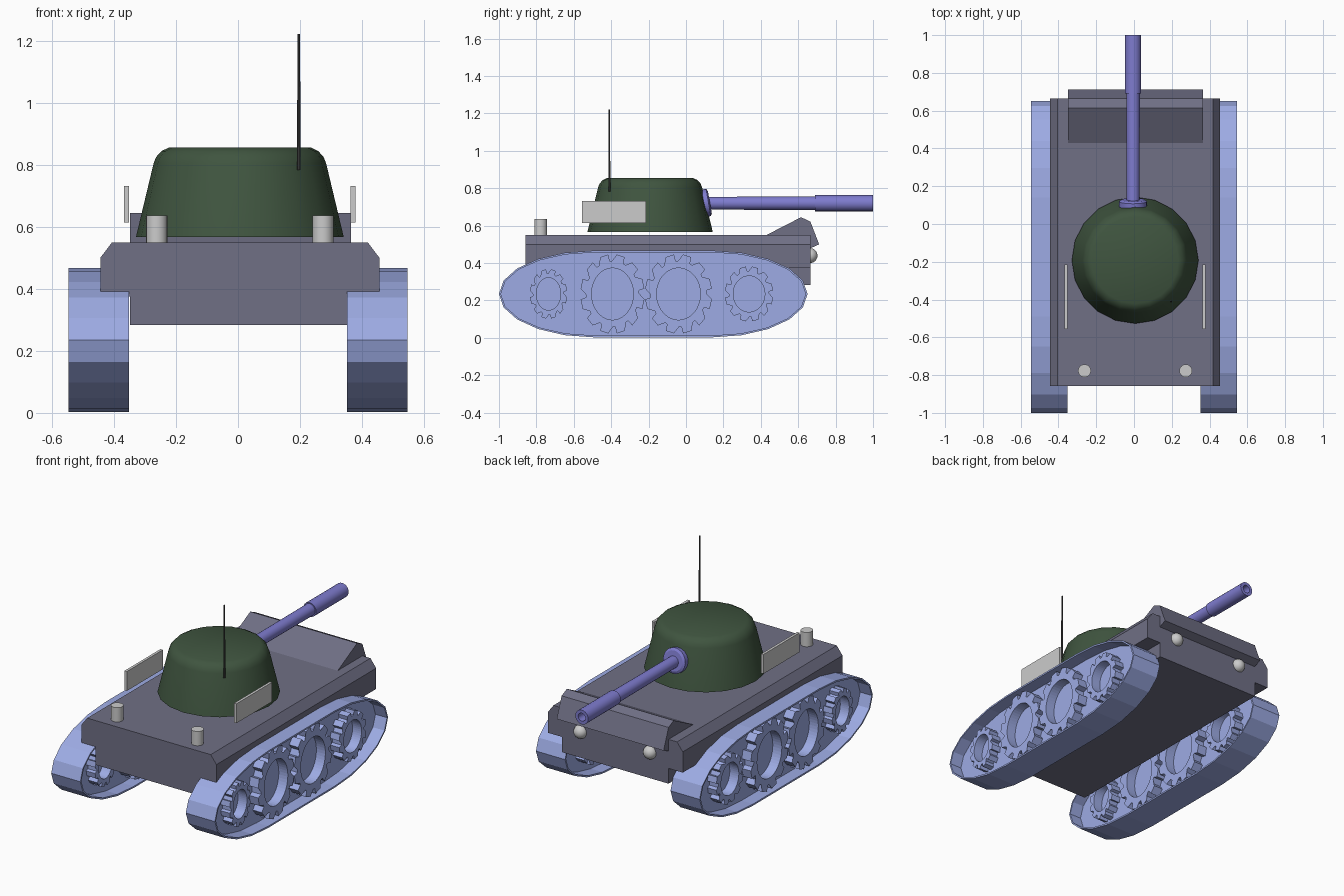
import bpy, bmesh
from math import sin, cos, pi, radians
from mathutils import Matrix, Vector

if "Cube" in bpy.data.objects:
    bpy.data.objects.remove(bpy.data.objects["Cube"])


def material(name, rgb):
    m = bpy.data.materials.new(name)
    m.diffuse_color = (*rgb, 1)
    m.use_nodes = True
    m.node_tree.nodes["Principled BSDF"].inputs["Base Color"].default_value = m.diffuse_color
    return m


HULL = material("hull_paint", (0.16, 0.16, 0.235))
TRACK = material("track_blue", (0.34, 0.41, 0.78))
GUN = material("gun_violet", (0.21, 0.20, 0.62))
GREEN = material("turret_green", (0.05, 0.09, 0.05))
DARK = material("antenna_dark", (0.06, 0.06, 0.06))
CX = 0.006  # body centre line


def finish(name, bm, mat=None, smooth=None):
    bmesh.ops.recalc_face_normals(bm, faces=bm.faces)
    me = bpy.data.meshes.new(name)
    bm.to_mesh(me)
    bm.free()
    ob = bpy.data.objects.new(name, me)
    bpy.context.collection.objects.link(ob)
    if mat:
        me.materials.append(mat)
    if smooth:
        bpy.context.view_layer.objects.active = ob
        ob.select_set(True)
        bpy.ops.object.shade_smooth_by_angle(angle=radians(smooth))
        ob.select_set(False)
    return ob


def extrude(name, pts, a, b, mat, axis="x"):
    """Solid from a closed profile: (y, z) along x, or (x, z) along y."""
    bm = bmesh.new()
    at = (lambda p, t: (t, *p)) if axis == "x" else (lambda p, t: (p[0], t, p[1]))
    A = [bm.verts.new(at(p, a)) for p in pts]
    B = [bm.verts.new(at(p, b)) for p in pts]
    bm.faces.new(A)
    bm.faces.new(B)
    for i in range(len(pts)):
        j = (i + 1) % len(pts)
        bm.faces.new((A[i], A[j], B[j], B[i]))
    return finish(name, bm, mat)


def ring(name, outer, inner, a, b, mat):
    """Open tube along x between two loops of equal length."""
    bm = bmesh.new()
    loops = [[bm.verts.new((x, *p)) for p in pts]
             for pts, x in ((outer, a), (outer, b), (inner, b), (inner, a))]
    for k in range(4):
        L, M = loops[k], loops[(k + 1) % 4]
        for i in range(len(L)):
            j = (i + 1) % len(L)
            bm.faces.new((L[i], L[j], M[j], M[i]))
    return finish(name, bm, mat)


def lathe(name, profile, n, matrix, mat=None, smooth=30):
    """Revolve (radius, height) points around local z."""
    bm = bmesh.new()
    rows = []
    for r, h in profile:
        if r == 0:
            rows.append([bm.verts.new((0, 0, h))] * n)
        else:
            rows.append([bm.verts.new((r * cos(2 * pi * i / n), r * sin(2 * pi * i / n), h))
                         for i in range(n)])
    for L, M in zip(rows, rows[1:]):
        for i in range(n):
            j = (i + 1) % n
            vs = list(dict.fromkeys((L[i], L[j], M[j], M[i])))
            bm.faces.new(vs)
    bm.transform(matrix)
    return finish(name, bm, mat, smooth)


def box(name, lo, hi, mat=None):
    return extrude(name, [(lo[1], lo[2]), (hi[1], lo[2]), (hi[1], hi[2]), (lo[1], hi[2])],
                   lo[0], hi[0], mat)


# Hull: stepped, chamfered section along y
half = [(0.355, 0.283), (0.355, 0.375), (0.45, 0.375), (0.45, 0.50), (0.412, 0.55)]
section = [(CX + x, z) for x, z in half] + [(CX - x, z) for x, z in reversed(half)]
extrude("hull", section, -0.857, 0.665, HULL, "y")

# Raised wedge over the gun end of the hull
extrude("hull_wedge", [(0.43, 0.55), (0.615, 0.645), (0.665, 0.622), (0.712, 0.50), (0.655, 0.475), (0.6, 0.54)],
        CX - 0.355, CX + 0.358, HULL)


# Tracks: squashed stadium belts with web plate and squashed gears
def stadium(inset, n=10):
    pts = []
    for cy, a0 in ((0.14, -pi / 2), (-0.49, pi / 2)):
        for i in range(n + 1):
            a = a0 + pi * i / n
            pts.append((cy + (0.51 - inset) * cos(a), 0.235 + (0.232 - inset) * sin(a)))
    return pts


def gear(cy, ry, rz, teeth=12):
    outer = []
    for t in range(teeth):
        for off, k in ((-0.30, 0.83), (-0.24, 1.0), (0.24, 1.0), (0.30, 0.83)):
            a = 2 * pi * (t + off) / teeth + pi / teeth
            outer.append((cy + ry * k * cos(a), 0.235 + rz * k * sin(a)))
    n = len(outer)
    inner = [(cy + 0.65 * ry * cos(2 * pi * (i + 4.5) / n),
              0.235 + 0.65 * rz * sin(2 * pi * (i + 4.5) / n)) for i in range(n)]
    return outer, inner


gears = [(-0.735, 0.10, 0.133), (-0.393, 0.172, 0.213),
         (-0.04, 0.180, 0.213), (0.337, 0.130, 0.148)]
for side, s in (("right", 1), ("left", -1)):
    c = s * 0.449
    ring(f"track_belt_{side}", stadium(0), stadium(0.01), c - 0.097, c + 0.097, TRACK)
    extrude(f"track_web_{side}", stadium(0.006), c - 0.02, c + 0.02, TRACK)
    for i, g in enumerate(gears):
        ring(f"gear_{side}_{i + 1}", *gear(*g), c - 0.08, c + 0.08, TRACK)

# Turret: tapered drum with rounded top
T = Matrix.Translation
lathe("turret", [(0, 0.567), (0.335, 0.567), (0.278, 0.805), (0.27, 0.825),
                 (0.253, 0.844), (0.23, 0.855), (0, 0.855)], 20, T((CX, -0.192, 0)), GREEN, 40)

# Gun barrel with bore, and collar lying on the turret wall
along_y = Matrix.Rotation(-pi / 2, 4, "X")
lathe("gun_barrel", [(0, 0.05), (0.034, 0.05), (0.036, 0.69), (0.043, 0.69), (0.043, 1.0),
                     (0.024, 1.0), (0.024, 0.90), (0, 0.90)], 20,
      T((-0.005, 0, 0.72)) @ along_y, GUN)
lathe("gun_collar", [(0, -0.03), (0.074, -0.03), (0.074, 0.012), (0.06, 0.02), (0, 0.02)], 20,
      T((-0.005, 0.108, 0.722)) @ Matrix.Rotation(radians(10), 4, "X") @ along_y, GUN)

# Antenna on the turret wall
lathe("antenna", [(0, 0.783), (0.006, 0.783), (0.004, 1.222), (0, 1.222)], 10,
      T((0.196, -0.41, 0)), DARK)

# Side plates, deck posts and headlamps on both sides
for side, s in (("right", 1), ("left", -1)):
    x = CX + s * 0.365
    box(f"side_plate_{side}", (x - 0.008, -0.557, 0.614), (x + 0.008, -0.215, 0.731))
    lathe(f"deck_post_{side}", [(0, 0.545), (0.034, 0.545), (0.034, 0.636), (0, 0.636)], 24,
          T((CX + s * 0.268, -0.777, 0)))
    arc = [(0.04 * sin(pi * i / 12) if 0 < i < 12 else 0, -0.04 * cos(pi * i / 12)) for i in range(13)]
    lathe(f"headlamp_{side}", arc, 20, T((CX + s * 0.232, 0.663, 0.44)))
